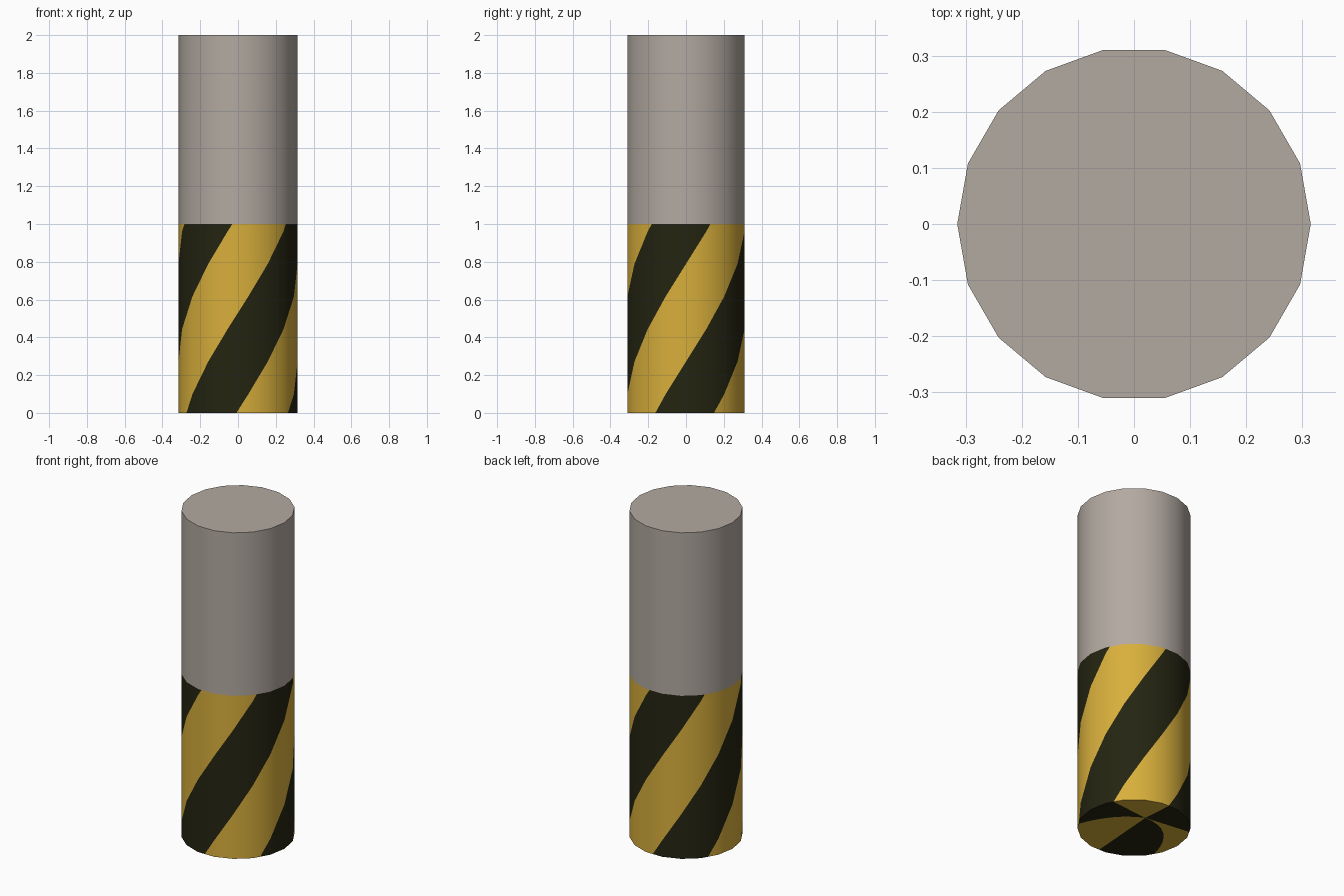
import bpy, bmesh, math
from mathutils import Vector

if "Cube" in bpy.data.objects:
    bpy.data.objects.remove(bpy.data.objects["Cube"])

R, SIDES, SPLIT, TOP = 0.315, 18, 1.0, 2.0
STEP = 360 / SIDES
TWIST = 116          # degrees the stripes turn from z=0 to z=1
PHASE, BAND = -31.5, 60   # start angle of a black stripe, stripe width


def material(name, rgb):
    m = bpy.data.materials.new(name)
    m.diffuse_color = (*rgb, 1)
    m.use_nodes = True
    m.node_tree.nodes["Principled BSDF"].inputs["Base Color"].default_value = m.diffuse_color
    return m


grey = material("warm grey", (0.45, 0.40, 0.357))
yellow = material("hazard yellow", (0.69, 0.43, 0.045))
black = material("stripe black", (0.018, 0.018, 0.006))


def rim(deg, r=R):
    """Point on the flat-sided outline at an angle."""
    i = math.floor(deg / STEP + 1e-6)
    f = deg / STEP - i
    a, b = (Vector((r * math.cos(math.radians(k * STEP)),
                    r * math.sin(math.radians(k * STEP)), 0)) for k in (i, i + 1))
    return a.lerp(b, f)


def finish(bm, name, mats):
    me = bpy.data.meshes.new(name)
    bm.to_mesh(me)
    bm.free()
    ob = bpy.data.objects.new(name, me)
    bpy.context.collection.objects.link(ob)
    for m in mats:
        me.materials.append(m)
    bpy.ops.object.select_all(action='DESELECT')
    bpy.context.view_layer.objects.active = ob
    ob.select_set(True)
    bpy.ops.object.shade_smooth_by_angle(angle=math.radians(30))
    return ob


# Upper plain post: side walls and top cap
bm = bmesh.new()
low = [bm.verts.new(rim(i * STEP) + Vector((0, 0, SPLIT))) for i in range(SIDES)]
high = [bm.verts.new(rim(i * STEP) + Vector((0, 0, TOP))) for i in range(SIDES)]
for i in range(SIDES):
    j = (i + 1) % SIDES
    bm.faces.new((low[i], low[j], high[j], high[i]))
bm.faces.new(high)
finish(bm, "upper_post", [grey])

# Striped lower wall: cut unrolled (x = degrees, y = height), then wrap round
bm = bmesh.new()
cols = [[bm.verts.new((i * STEP, z, 0)) for z in (0, SPLIT)] for i in range(SIDES + 1)]
for a, b in zip(cols, cols[1:]):
    bm.faces.new((a[0], b[0], b[1], a[1]))
for k in range(-3, 8):
    bmesh.ops.bisect_plane(bm, geom=bm.verts[:] + bm.edges[:] + bm.faces[:], dist=1e-5,
                           plane_co=(PHASE + k * BAND, 0, 0),
                           plane_no=Vector((1, -TWIST, 0)).normalized())
for f in bm.faces:
    c = f.calc_center_median()
    f.material_index = math.floor((c.x - TWIST * c.y - PHASE) / BAND) % 2
for v in bm.verts:
    deg, z = v.co.x, v.co.y
    v.co = rim(deg) + Vector((0, 0, z))
bmesh.ops.remove_doubles(bm, verts=bm.verts[:], dist=1e-4)
bmesh.ops.triangulate(bm, faces=[f for f in bm.faces if len(f.verts) > 4])
finish(bm, "striped_base", [black, yellow])

# Underside: six curved sectors meeting at an off-centre point
HUB = Vector((0.022, 0.125, 0))
BENDS = [0.04, 0, 0, 0, -0.08, 0]
RINGS = 8
bm = bmesh.new()
for k in range(6):
    t0, t1 = PHASE + k * BAND, PHASE + (k + 1) * BAND
    inner = [i * STEP for i in range(-3, 22) if t0 + 0.1 < i * STEP < t1 - 0.1]
    grid = []
    for t in [t0] + inner + [t1]:
        f = (t - t0) / BAND
        bend = BENDS[k] * (1 - f) + BENDS[(k + 1) % 6] * f
        side = Vector((-math.sin(math.radians(t)), math.cos(math.radians(t)), 0))
        grid.append([bm.verts.new(HUB.lerp(rim(t), s) + side * bend * 4 * s * (1 - s))
                     for s in (n / RINGS for n in range(RINGS + 1))])
    for a, b in zip(grid, grid[1:]):
        for n in range(RINGS):
            face = bm.faces.new((a[n], b[n], b[n + 1], a[n + 1]))
            face.material_index = k % 2
bmesh.ops.remove_doubles(bm, verts=bm.verts[:], dist=1e-5)
for f in bm.faces:
    f.normal_update()
    if f.normal.z > 0:
        f.normal_flip()
finish(bm, "base_underside", [black, yellow])
